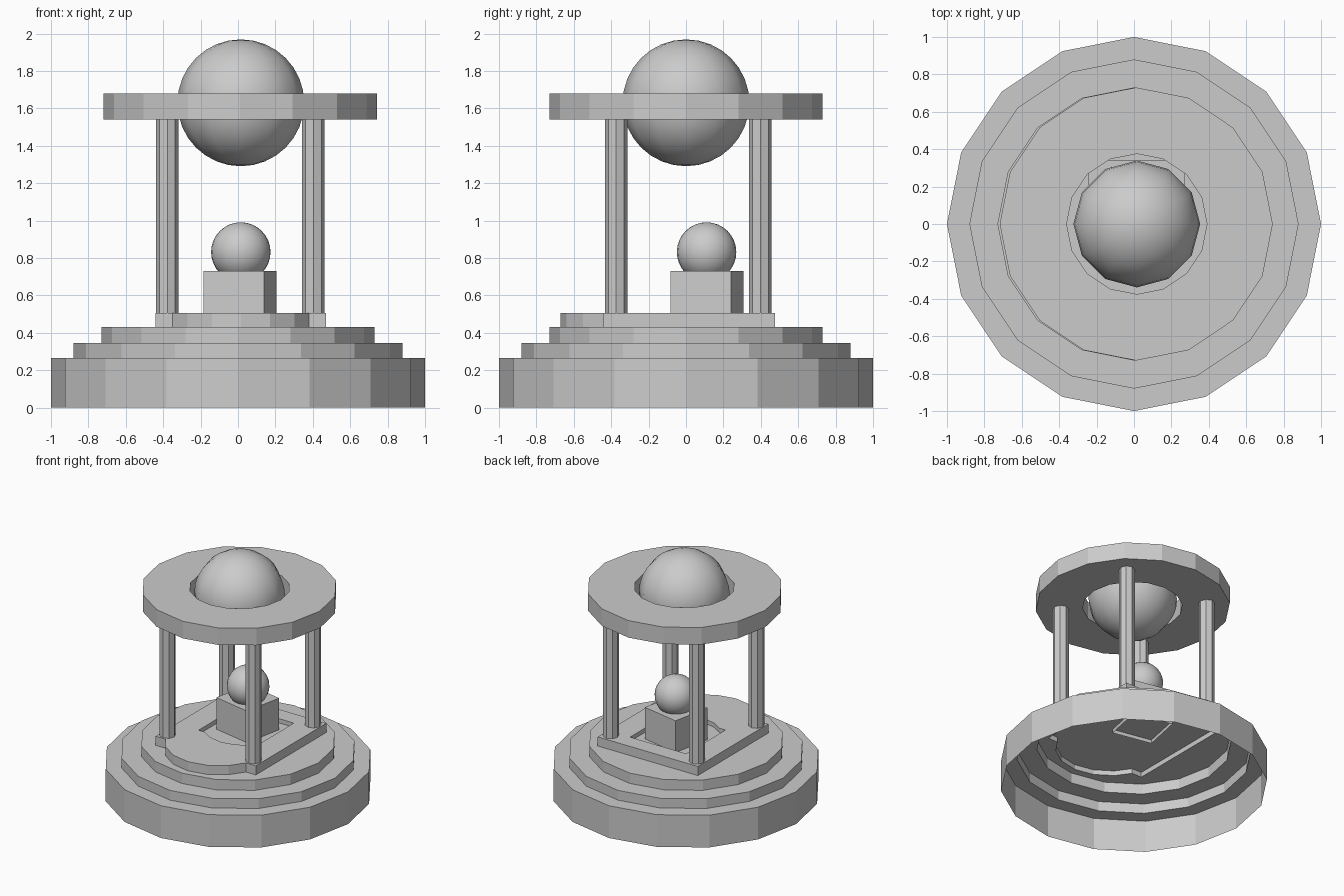
import bpy, bmesh, math
from mathutils import Matrix, Vector

if "Cube" in bpy.data.objects:
    bpy.data.objects.remove(bpy.data.objects["Cube"], do_unlink=True)

stone = bpy.data.materials.new("grey_stone")
stone.use_nodes = True
GREY = (0.6, 0.6, 0.6, 1)
stone.diffuse_color = GREY
stone.node_tree.nodes["Principled BSDF"].inputs["Base Color"].default_value = GREY


def finish(bm, name, smooth=False):
    bmesh.ops.remove_doubles(bm, verts=bm.verts, dist=0.0005)
    bmesh.ops.recalc_face_normals(bm, faces=bm.faces)
    mesh = bpy.data.meshes.new(name)
    bm.to_mesh(mesh)
    bm.free()
    mesh.materials.append(stone)
    for p in mesh.polygons:
        p.use_smooth = smooth
    obj = bpy.data.objects.new(name, mesh)
    bpy.context.collection.objects.link(obj)
    return obj


def polygon(radius, sides=16, cx=0, cy=0):
    return [(cx + radius * math.cos(2 * math.pi * i / sides),
             cy + radius * math.sin(2 * math.pi * i / sides)) for i in range(sides)]


def apse(cx, half, front, back, bay_half, depth):
    """Rectangle with a rounded bay bulging from its front edge."""
    r = (bay_half ** 2 + depth ** 2) / (2 * depth)
    cy = front - depth + r
    start = math.asin((cy - front) / r)
    angles = [start] + [math.radians(a) for a in (45, 67.5, 90, 112.5, 135)] + [math.pi - start]
    bay = [(cx + r * math.cos(a), cy - r * math.sin(a)) for a in angles if start <= a <= math.pi - start]
    return [(cx + half, front)] + bay + [(cx - half, front), (cx - half, back), (cx + half, back)]


def wall(bm, low, z0, high, z1):
    a = [bm.verts.new((x, y, z0)) for x, y in low]
    b = [bm.verts.new((x, y, z1)) for x, y in high]
    for i in range(len(a)):
        j = (i + 1) % len(a)
        bm.faces.new((a[i], a[j], b[j], b[i]))


def plate(bm, z, *loops):
    """Flat sheet; a second loop becomes a hole."""
    edges = []
    for loop in loops:
        v = [bm.verts.new((x, y, z)) for x, y in loop]
        edges += [bm.edges.new((v[i], v[(i + 1) % len(v)])) for i in range(len(v))]
    bmesh.ops.triangle_fill(bm, use_beauty=True, edges=edges, normal=Vector((0, 0, 1)))


CX = 0.015
TOP = 0.505
outline = apse(CX, 0.455, -0.44, 0.475, 0.365, 0.23)
recess = apse(CX, 0.255, -0.17, 0.34, 0.2, 0.075)

# Hollow stepped base
bm = bmesh.new()
steps = [(1.0, 0), (1.0, 0.265), (0.88, 0.265), (0.88, 0.345), (0.73, 0.345), (0.73, 0.43)]
for (r0, z0), (r1, z1) in zip(steps, steps[1:]):
    wall(bm, polygon(r0), z0, polygon(r1), z1)
plate(bm, 0.43, polygon(0.73), outline)
finish(bm, "stepped_base")

# Platform with sunken floor
bm = bmesh.new()
wall(bm, outline, 0.43, outline, TOP)
plate(bm, TOP, outline, recess)
wall(bm, recess, 0.47, recess, TOP)
finish(bm, "platform")
bm = bmesh.new()
plate(bm, 0.47, outline)
finish(bm, "sunken_floor")

# Slightly turned pedestal, open underneath
bm = bmesh.new()
s = 0.1655
turn = Matrix.Rotation(math.radians(-11.3), 2)
square = [tuple(turn @ Vector(p) + Vector((0.01, 0.112))) for p in ((-s, -s), (s, -s), (s, s), (-s, s))]
wall(bm, square, 0.44, square, 0.73)
plate(bm, 0.73, square)
finish(bm, "pedestal")

# Four columns
for side, x in (("right", -0.378), ("left", 0.403)):
    for end, y in (("front", -0.373), ("back", 0.398)):
        bm = bmesh.new()
        shaft = polygon(0.06, 8, x, y)
        wall(bm, shaft, TOP - 0.005, shaft, 1.55)
        finish(bm, f"{end}_{side}_column")

# Roof ring
bm = bmesh.new()
rim, eye = polygon(0.73, 16, 0.012), polygon(0.375, 16, 0.015)
for loop in (rim, eye):
    wall(bm, loop, 1.54, loop, 1.68)
for z in (1.54, 1.68):
    plate(bm, z, rim, eye)
finish(bm, "roof_ring")

# Spheres
for name, r, seg, rings, centre in (("small_sphere", 0.159, 24, 16, (CX, 0.11, 0.832)),
                                    ("large_sphere", 0.339, 12, 16, (CX, 0, 1.63))):
    bm = bmesh.new()
    bmesh.ops.create_uvsphere(bm, u_segments=seg, v_segments=rings, radius=r,
                              matrix=Matrix.Translation(centre))
    finish(bm, name, smooth=True)
